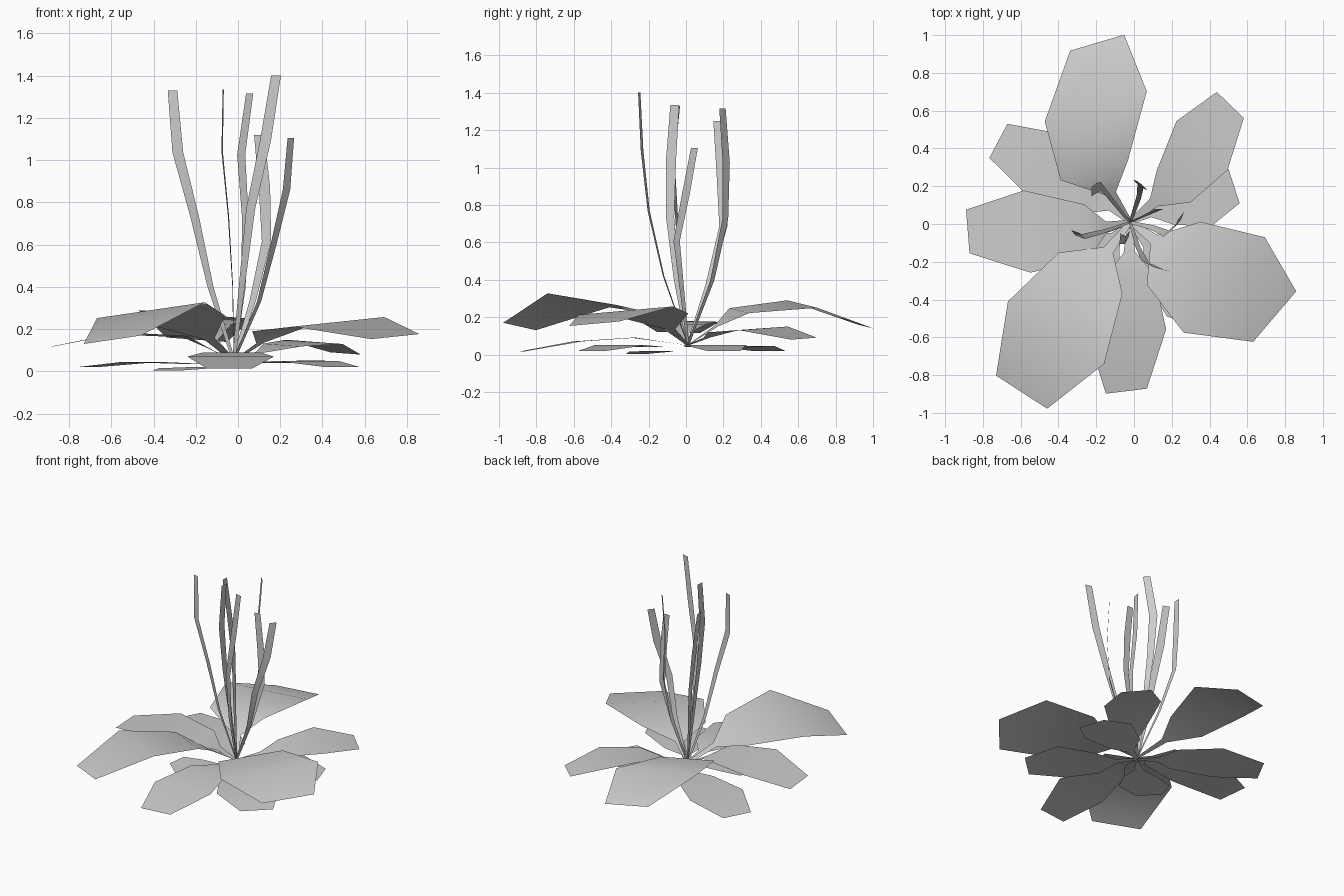
import bpy, math
from mathutils import Vector as V

if "Cube" in bpy.data.objects:
    bpy.data.objects.remove(bpy.data.objects["Cube"])

BASE = V((-0.02, 0.01, 0.05))


def ribbon(name, centres, halves, face_up=False):
    """Flat strip: one pair of edge points per centre."""
    verts = []
    for c, h in zip(centres, halves):
        verts += [c - h, c + h]
    faces = [(2*i, 2*i + 1, 2*i + 3, 2*i + 2) for i in range(len(centres) - 1)]
    if face_up:
        i = 4
        n = (verts[i+1] - verts[i]).cross(verts[i+2] - verts[i])
        if n.z < 0:
            faces = [f[::-1] for f in faces]
    me = bpy.data.meshes.new(name)
    me.from_pydata(verts, [], faces)
    me.update()
    for p in me.polygons:
        p.use_smooth = True
    ob = bpy.data.objects.new(name, me)
    bpy.context.collection.objects.link(ob)


def leaf(name, inner, tip, mid_z, across):
    """Narrow stem, then a blade that is widest halfway from inner to tip."""
    inner, tip, across = V(inner), V(tip), V(across)
    base = BASE.copy()
    base.z = min(0.05, inner.z)
    mid = (inner + tip) / 2
    mid.z = mid_z
    neck = base.lerp(inner, 0.55)
    side = across.normalized()
    ribbon(name, [base, neck, inner, mid, tip],
           [side*0.012, side*0.03, across*0.33, across*0.5, across*0.265], True)


def stalk(name, height, angle, path):
    """Upright blade through four x, y points at set fractions of its height."""
    side = V((math.cos(math.radians(angle)), math.sin(math.radians(angle)), 0))
    pts = [BASE] + [V((x, y, height*f)) for (x, y), f in zip(path, (0.3, 0.55, 0.78, 1))]
    ribbon(name, pts, [side*w for w in (0.008, 0.015, 0.022, 0.027, 0.024)])


# Large raised leaves
leaf("leaf_back", (-.21, .285, .235), (-.195, .96, .15), .27, (.54, .16, -.04))
leaf("leaf_front_left", (-.23, -.26, .24), (-.595, -.89, .15), .29, (.51, -.33, .075))
leaf("leaf_front_right", (.21, -.155, .205), (.745, -.49, .165), .235, (.43, .505, .045))
# Middle leaves
leaf("leaf_left", (-.25, -.04, .165), (-.88, -.04, .118), .18, (.035, -.435, .01))
leaf("leaf_back_right", (.21, .20, .125), (.51, .63, .085), .14, (.27, -.26, -.02))
# Low leaves near the ground
leaf("leaf_back_left_low", (-.20, .17, .035), (-.718, .44, .02), .045, (.18, .34, 0))
leaf("leaf_right_low", (.17, .11, .04), (.53, .20, .02), .052, (.11, -.34, 0))
leaf("leaf_front_low", (-.03, -.28, .09), (-.04, -.885, .015), .07, (.41, .05, 0))
leaf("leaf_front_right_low", (.15, -.20, .04), (.50, -.50, .02), .05, (.30, .28, 0))
leaf("leaf_front_left_low", (-.16, -.13, .02), (-.34, -.26, .004), .015, (.25, -.22, 0))

# Upright stalks
stalk("stalk_left", 1.33, -20, [(-.13, -.03), (-.205, -.05), (-.285, -.07), (-.31, -.04)])
stalk("stalk_back_left", 1.25, 90, [(-.11, .12), (-.175, .20), (-.20, .19), (-.225, .17)])
stalk("stalk_front", 1.335, 83, [(-.025, -.05), (-.045, -.085), (-.075, -.08), (-.07, -.06)])
stalk("stalk_back", 1.315, -45, [(.025, .14), (.035, .21), (.015, .215), (.055, .195)])
stalk("stalk_front_right", 1.4, -15, [(.02, -.12), (.06, -.20), (.13, -.235), (.18, -.25)])
stalk("stalk_middle_right", 1.12, 0, [(.07, .05), (.135, .08), (.125, .08), (.10, .08)])
stalk("stalk_right", 1.105, 50, [(.10, -.02), (.17, -.05), (.23, .0), (.25, .045)])
